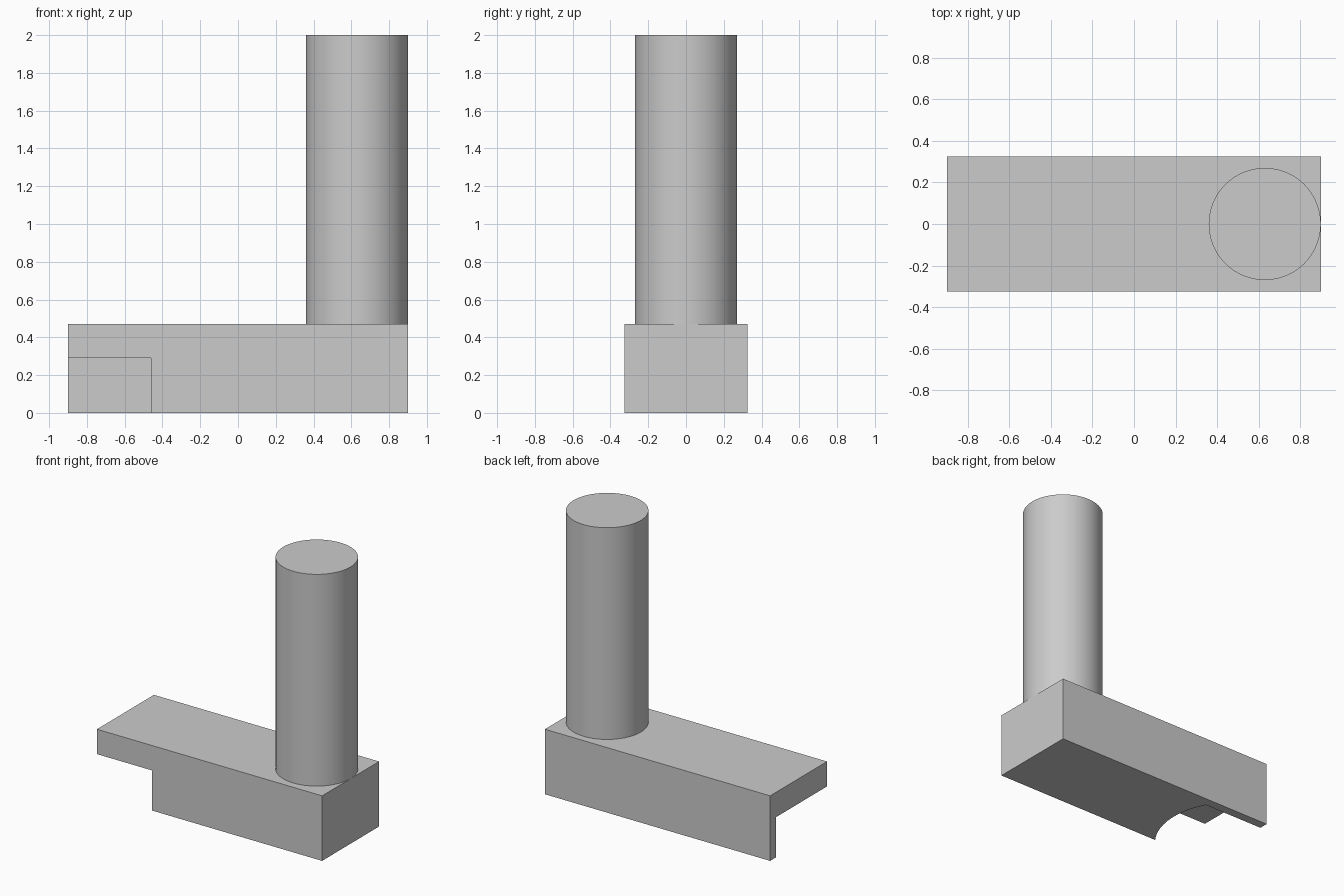
import bpy, bmesh, math

if "Cube" in bpy.data.objects:
    bpy.data.objects.remove(bpy.data.objects["Cube"], do_unlink=True)

# Single plain grey
GREY = (0.6, 0.6, 0.6, 1.0)
grey = bpy.data.materials.new("plain_grey")
grey.use_nodes = True
grey.diffuse_color = GREY
grey.node_tree.nodes["Principled BSDF"].inputs["Base Color"].default_value = GREY

# Overall sizes
LENGTH, WIDTH, HEIGHT, TOP = 1.8, 0.65, 0.47, 2.0
END = -LENGTH / 2
SIDE = WIDTH / 2


def extruded(name, outline, z0, z1):
    """Solid made by raising a flat counter-clockwise outline from z0 to z1."""
    bm = bmesh.new()
    face = bm.faces.new([bm.verts.new((x, y, z0)) for x, y in outline])
    raised = bmesh.ops.extrude_face_region(bm, geom=[face])["geom"]
    verts = [v for v in raised if isinstance(v, bmesh.types.BMVert)]
    bmesh.ops.translate(bm, verts=verts, vec=(0, 0, z1 - z0))
    bmesh.ops.recalc_face_normals(bm, faces=bm.faces)
    mesh = bpy.data.meshes.new(name)
    bm.to_mesh(mesh)
    bm.free()
    mesh.materials.append(grey)
    obj = bpy.data.objects.new(name, mesh)
    bpy.context.collection.objects.link(obj)
    return obj


def finish(obj):
    bpy.ops.object.select_all(action="DESELECT")
    obj.select_set(True)
    bpy.context.view_layer.objects.active = obj
    bpy.ops.object.shade_smooth_by_angle(angle=math.radians(30))


# Base bar
base = extruded("base_bar", [(END, -SIDE), (-END, -SIDE), (-END, SIDE), (END, SIDE)], 0, HEIGHT)

# Round-ended recess under the end, open at the front, with a thin wall at the back
RADIUS, WALL_Y, FRONT_Y, STEPS = 0.547, SIDE - 0.065, -SIDE - 0.05, 40
a0, a1 = math.asin(FRONT_Y / RADIUS), math.asin(WALL_Y / RADIUS)
arc = []
for i in range(STEPS + 1):
    a = a0 + (a1 - a0) * i / STEPS
    arc.append((END + RADIUS * math.cos(a), RADIUS * math.sin(a)))
outside = END - 0.1
recess = extruded("recess_cutter", [(outside, FRONT_Y)] + arc + [(outside, WALL_Y)], -0.1, 0.29)
recess.hide_render = True

cut = base.modifiers.new("recess", "BOOLEAN")
cut.operation = "DIFFERENCE"
cut.solver = "EXACT"
cut.object = recess
bpy.context.view_layer.objects.active = base
bpy.ops.object.modifier_apply(modifier=cut.name)
bpy.data.objects.remove(recess, do_unlink=True)
finish(base)

# Upright post
bpy.ops.mesh.primitive_cylinder_add(vertices=96, radius=0.27, depth=TOP - HEIGHT,
                                    location=(0.63, 0, (TOP + HEIGHT) / 2))
post = bpy.context.object
post.name = "upright_post"
post.data.materials.append(grey)
finish(post)
